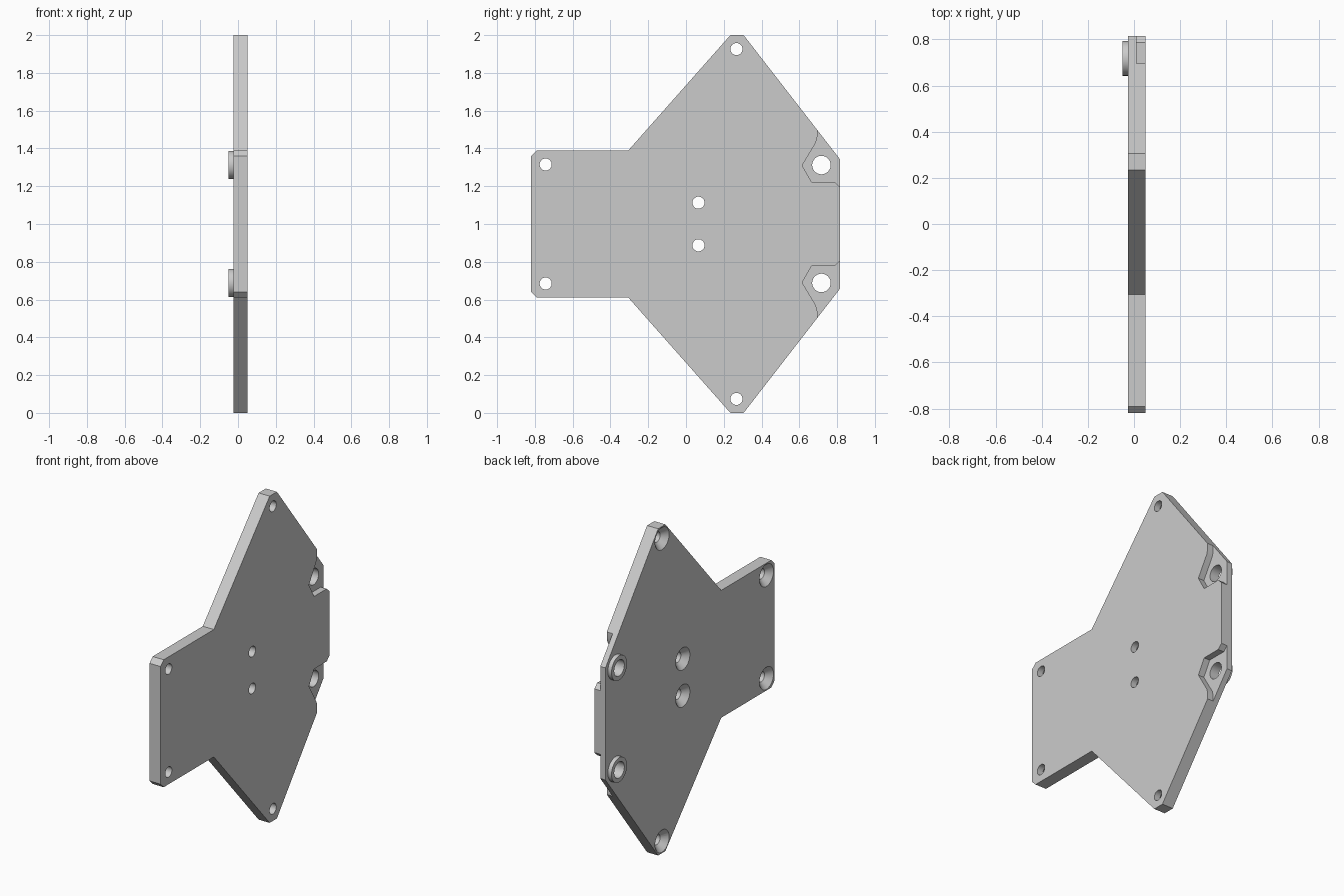
import bpy, bmesh, math
from mathutils import Matrix

cube = bpy.data.objects.get("Cube")
if cube:
    bpy.data.objects.remove(cube, do_unlink=True)

BACK, FACE, FLOOR, BOSS_END = -0.025, 0.05, 0.01, -0.05

grey = bpy.data.materials.new("plain grey")
grey.use_nodes = True
grey.diffuse_color = (0.6, 0.6, 0.6, 1)
grey.node_tree.nodes["Principled BSDF"].inputs["Base Color"].default_value = (0.6, 0.6, 0.6, 1)


def finish(bm, name):
    bmesh.ops.recalc_face_normals(bm, faces=bm.faces)
    mesh = bpy.data.meshes.new(name)
    bm.to_mesh(mesh)
    bm.free()
    mesh.materials.append(grey)
    obj = bpy.data.objects.new(name, mesh)
    bpy.context.collection.objects.link(obj)
    return obj


def prism(name, outline, x0, x1):
    """Extrude a (y, z) outline along x."""
    bm = bmesh.new()
    face = bm.faces.new([bm.verts.new((x0, y, z)) for y, z in outline])
    new = bmesh.ops.extrude_face_region(bm, geom=[face])["geom"]
    verts = [v for v in new if isinstance(v, bmesh.types.BMVert)]
    bmesh.ops.translate(bm, verts=verts, vec=(x1 - x0, 0, 0))
    return finish(bm, name)


def cone(name, y, z, x0, x1, r0, r1):
    """Cylinder or cone along x, radius r0 at x0 and r1 at x1."""
    bm = bmesh.new()
    place = Matrix.Translation(((x0 + x1) / 2, y, z)) @ Matrix.Rotation(math.pi / 2, 4, 'Y')
    bmesh.ops.create_cone(bm, cap_ends=True, segments=48, radius1=r0, radius2=r1,
                          depth=x1 - x0, matrix=place)
    return finish(bm, name)


def cut(target, cutter):
    bpy.context.view_layer.objects.active = target
    mod = target.modifiers.new("cut", 'BOOLEAN')
    mod.operation, mod.solver, mod.object = 'DIFFERENCE', 'EXACT', cutter
    bpy.ops.object.modifier_apply(modifier=mod.name)
    bpy.data.objects.remove(cutter, do_unlink=True)


def mirrored(outline):
    """Reflect an outline about the middle height z = 1."""
    return [(y, 2 - z) for y, z in outline]


# Main plate
upper = [(-0.82, 1.36), (-0.79, 1.39), (-0.305, 1.39),
         (0.235, 2), (0.305, 2), (0.815, 1.343)]
plate = prism("mounting_plate", upper + mirrored(upper)[::-1], BACK, FACE)

# Corner pockets on the flat side
pocket = [(0.695, 1.6), (0.695, 1.46), (0.688, 1.432), (0.615, 1.31),
          (0.665, 1.222), (0.787, 1.222), (0.815, 1.195), (0.9, 1.195), (0.9, 1.6)]
for outline in (pocket, mirrored(pocket)):
    cut(plate, prism("pocket_cutter", outline, FLOOR, 0.1))

parts = [plate]
for side, s in (("upper", 1), ("lower", -1)):
    # Countersunk screw holes
    for y, dz in ((0.267, 0.926), (-0.743, 0.315), (0.066, 0.113)):
        z = 1 + s * dz
        cut(plate, cone("hole_cutter", y, z, -0.1, 0.1, 0.032, 0.032))
        cut(plate, cone("sink_cutter", y, z, BACK - 0.01, BACK + 0.036, 0.078, 0.032))
    # Raised bosses with wide through holes
    y, z = 0.717, 1 + s * 0.312
    boss = cone(side + "_boss", y, z, BOSS_END, BACK, 0.075, 0.075)
    for target in (plate, boss):
        cut(target, cone("bore_cutter", y, z, -0.1, 0.1, 0.049, 0.049))
    parts.append(boss)

# Smooth the round walls, keep the edges crisp
for obj in bpy.context.selected_objects:
    obj.select_set(False)
for obj in parts:
    obj.select_set(True)
bpy.context.view_layer.objects.active = plate
bpy.ops.object.shade_smooth_by_angle(angle=math.radians(25))
